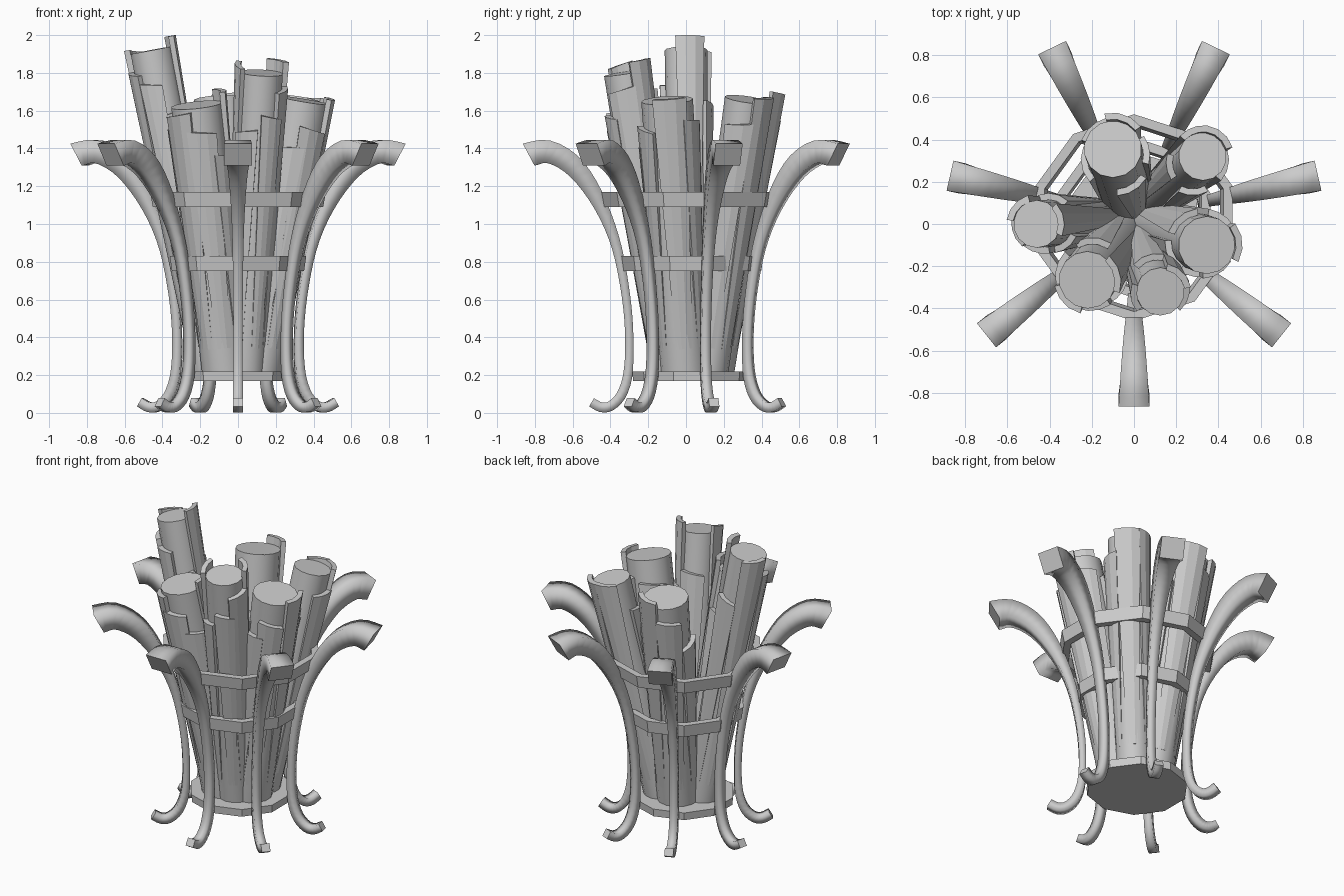
import bpy, bmesh, math
from mathutils import Vector, Matrix

if "Cube" in bpy.data.objects:
    bpy.data.objects.remove(bpy.data.objects["Cube"])

grey = bpy.data.materials.new("plain_grey")
grey.diffuse_color = (0.6, 0.6, 0.6, 1)
grey.use_nodes = True
grey.node_tree.nodes["Principled BSDF"].inputs["Base Color"].default_value = grey.diffuse_color
CENTRE = Vector((0, .03, 0))  # axis of the basket


def finish(name, bm, smooth=None):
    bmesh.ops.recalc_face_normals(bm, faces=bm.faces)
    me = bpy.data.meshes.new(name)
    bm.to_mesh(me)
    bm.free()
    me.materials.append(grey)
    ob = bpy.data.objects.new(name, me)
    bpy.context.collection.objects.link(ob)
    if smooth:
        for p in me.polygons:
            p.use_smooth = smooth(p)
    return ob


def skin(bm, loops):
    """Join equal-length closed loops of points and cap both ends."""
    rows = [[bm.verts.new(p) for p in loop] for loop in loops]
    n = len(rows[0])
    for a, b in zip(rows, rows[1:]):
        for i in range(n):
            j = (i + 1) % n
            bm.faces.new((a[i], a[j], b[j], b[i]))
    bm.faces.new(rows[0])
    bm.faces.new(rows[-1])


# Curved arms: radius, height, half thickness, half width, from foot to tip
ARM = [(.53, .056, .025, .027), (.48, .030, .026, .027), (.43, .036, .026, .027),
       (.375, .09, .026, .026), (.34, .19, .025, .025), (.33, .33, .022, .025),
       (.335, .5, .022, .025), (.357, .68, .023, .026), (.395, .87, .026, .029),
       (.455, 1.04, .033, .034), (.54, 1.2, .045, .043), (.64, 1.32, .055, .053),
       (.76, 1.383, .060, .064), (.863, 1.367, .066, .073)]


def refine(points, steps=3):
    """Smooth curve through the points (Catmull-Rom)."""
    p = [Vector(q) for q in points]
    p = [2 * p[0] - p[1]] + p + [2 * p[-1] - p[-2]]
    out = []
    for a, b, c, d in zip(p, p[1:], p[2:], p[3:]):
        for s in range(steps):
            t = s / steps
            out.append(.5 * (2 * b + (c - a) * t + (2 * a - 5 * b + 4 * c - d) * t * t
                             + (3 * b - a - 3 * c + d) * t ** 3))
    return out + [p[-2]]


def arm(name, angle):
    bm = bmesh.new()
    loops = []
    path = refine(ARM)
    for i, (r, z, t, w) in enumerate(path):
        a, b = path[max(i - 1, 0)], path[min(i + 1, len(path) - 1)]
        d = Vector((b[0] - a[0], 0, b[1] - a[1])).normalized()
        if i == len(path) - 1:
            d = Vector((.88, 0, -.47))
        side = Vector((-d.z, 0, d.x)) * t
        c, y = Vector((r, 0, z)), Vector((0, w, 0))
        loops.append([c + side + y, c - side + y, c - side - y, c + side - y])
    skin(bm, loops)
    bm.transform(Matrix.Translation(CENTRE) @ Matrix.Rotation(angle, 4, 'Z'))
    # Side faces are smooth, the two end faces stay flat
    count = len(bm.faces)
    finish(name, bm, lambda p: p.index < count - 2)


for k in range(7):
    arm(f"arm_{k + 1}", -math.pi / 2 + k * math.tau / 7)


# Base plate and two hoops
def polygon(r, z, n=10):
    return [Vector((r * math.cos(a), r * math.sin(a), z))
            for a in (-math.pi / 2 + i * math.tau / n for i in range(n))]


bm = bmesh.new()
skin(bm, [polygon(.31, .17), polygon(.315, .22)])
bm.transform(Matrix.Translation(CENTRE))
finish("base_plate", bm)


def hoop(name, r, z0, z1, taper):
    bm = bmesh.new()
    rings = [[bm.verts.new(p) for p in polygon(*q)] for q in
             ((r, z0), (r + taper, z1), (r + taper - .045, z1), (r - .045, z0))]
    for m in range(4):
        a, b = rings[m], rings[(m + 1) % 4]
        for i in range(10):
            j = (i + 1) % 10
            bm.faces.new((a[i], a[j], b[j], b[i]))
    bm.transform(Matrix.Translation(CENTRE))
    finish(name, bm)


hoop("lower_hoop", .368, .75, .83, .012)
hoop("upper_hoop", .474, 1.09, 1.17, .016)


# Logs: top centre, radius, bark strips as (direction in degrees, height past the cap)
LOGS = [
    ((-.10, .355, 1.66), .137, [(70, .05), (130, -.10), (190, -.3), (10, -.2), (300, -.35)]),
    ((.325, .32, 1.66), .115, [(50, .03), (110, .02), (-10, -.12), (190, -.2), (270, -.3)]),
    ((-.46, 0, 1.92), .113, [(10, .055), (200, -.11), (140, .01), (255, -.18), (305, -.34), (80, -.3)]),
    ((-.22, -.265, 1.63), .137, [(15, .06), (275, -.13), (225, -.03), (320, -.27), (165, -.12), (90, -.25)]),
    ((.125, -.32, 1.80), .115, [(45, .06), (190, .04), (345, -.08), (300, -.22), (240, -.3), (110, -.25)]),
    ((.345, -.10, 1.655), .137, [(5, .03), (300, -.14), (255, -.25), (55, -.1), (205, -.2), (130, -.15)]),
]


def bark_loop(r0, r1, angle, half, z, slant):
    outer, inner = [], []
    for s in (-1, -.33, .33, 1):
        a = angle + s * half
        d = Vector((math.cos(a), math.sin(a), 0))
        up = Vector((0, 0, z + s * slant))
        outer.append(d * r1 + up)
        inner.append(d * r0 + up)
    return outer + inner[::-1]


for n, (top, r, strips) in enumerate(LOGS):
    top = Vector(top)
    foot = CENTRE.lerp(top, .3)
    foot.z = .21
    axis = top - foot
    length = axis.length
    place = Matrix.Translation(foot) @ Vector((0, 0, 1)).rotation_difference(axis).to_matrix().to_4x4()

    bm = bmesh.new()
    skin(bm, [polygon(r * .92, 0, 14), polygon(r, length, 14)])
    bm.transform(place)
    finish(f"log_{n + 1}", bm, lambda p: len(p.vertices) == 4)

    # Bark strips emerge from the log low down and flare out at their tops
    bm = bmesh.new()
    for m, (deg, past) in enumerate(strips):
        a = math.radians(deg)
        half = .44 + .06 * (m % 3) if m else .58
        slant = .012 * (-1) ** m if m else 0
        skin(bm, [bark_loop(r * .82, r * .92, a, half * .6, .15, 0),
                  bark_loop(r * .99, r + .03, a, half, length + past, slant)])
    bm.transform(place)
    finish(f"bark_{n + 1}", bm)
